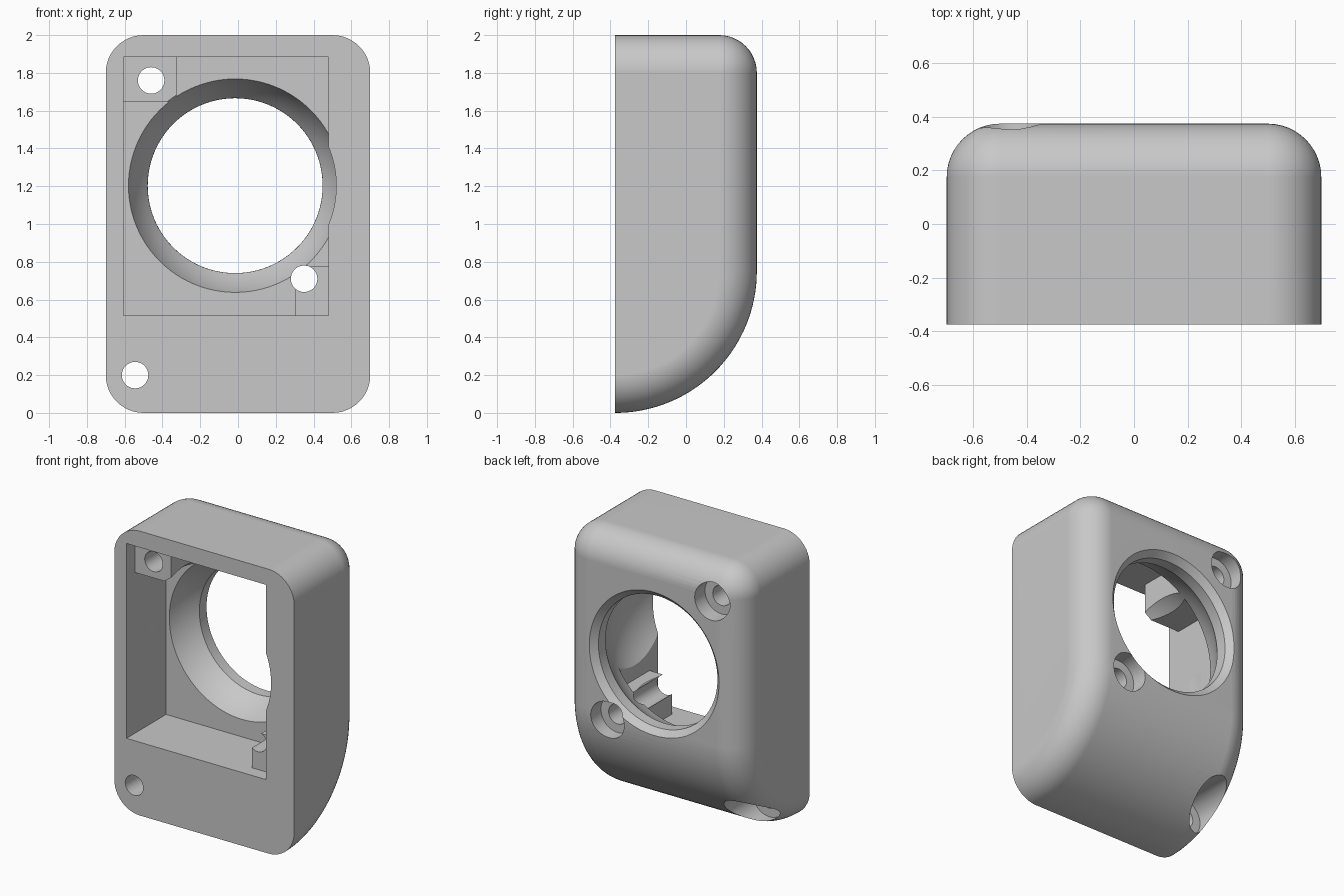
import bpy, bmesh, math

cube = bpy.data.objects.get("Cube")
if cube:
    bpy.data.objects.remove(cube, do_unlink=True)

FRONT, BACK = -0.375, 0.375
FILLET = 0.2
HALF_W = 0.7

grey = bpy.data.materials.new("plain grey")
grey.use_nodes = True
grey.diffuse_color = (0.58, 0.58, 0.58, 1)
grey.node_tree.nodes["Principled BSDF"].inputs["Base Color"].default_value = (0.58, 0.58, 0.58, 1)


def finish(bm, name):
    bmesh.ops.remove_doubles(bm, verts=bm.verts, dist=1e-5)
    bmesh.ops.recalc_face_normals(bm, faces=bm.faces)
    mesh = bpy.data.meshes.new(name)
    bm.to_mesh(mesh)
    bm.free()
    mesh.materials.append(grey)
    obj = bpy.data.objects.new(name, mesh)
    bpy.context.collection.objects.link(obj)
    return obj


def skin(bm, rings):
    """Join closed rings of points in order and cap both ends."""
    loops = [[bm.verts.new(p) for p in ring] for ring in rings]
    n = len(loops[0])
    for a, b in zip(loops, loops[1:]):
        for i in range(n):
            j = (i + 1) % n
            bm.faces.new((a[i], a[j], b[j], b[i]))
    bm.faces.new(loops[0])
    bm.faces.new(loops[-1])


def lathe(name, x, z, profile, sides=64):
    """Solid turned about a front-to-back axis; profile holds (y, radius)."""
    bm = bmesh.new()
    turn = [2 * math.pi * i / sides for i in range(sides)]
    skin(bm, [[(x + r * math.cos(a), y, z + r * math.sin(a)) for a in turn]
              for y, r in profile])
    return finish(bm, name)


def box(name, x0, x1, y0, y1, z0, z1):
    bm = bmesh.new()
    skin(bm, [[(x0, y, z0), (x1, y, z0), (x1, y, z1), (x0, y, z1)] for y in (y0, y1)])
    return finish(bm, name)


def combine(target, tool, operation):
    mod = target.modifiers.new(operation, "BOOLEAN")
    mod.operation = operation
    mod.solver = "EXACT"
    mod.object = tool
    bpy.context.view_layer.objects.active = target
    bpy.ops.object.modifier_apply(modifier=mod.name)
    bpy.data.objects.remove(tool, do_unlink=True)


def side_profile(x, d):
    """Side outline grown by d from its inner core."""
    core_y, core_top = BACK - FILLET, 2 - FILLET
    pts = [(x, FRONT, core_top + d)]
    for i in range(13):
        a = math.pi / 2 * (1 - i / 12)
        pts.append((x, core_y + d * math.cos(a), core_top + d * math.sin(a)))
    big = BACK - FRONT
    r = big - FILLET + d
    for i in range(33):
        a = math.pi / 2 * i / 32
        pts.append((x, FRONT + r * math.cos(a), big - r * math.sin(a)))
    return pts


# Housing body with rounded sides, back and swept underside
steps = [math.pi / 2 * i / 12 for i in range(13)]
half = [(HALF_W - FILLET + FILLET * math.sin(t), FILLET * math.cos(t)) for t in steps]
sections = [(-x, d) for x, d in reversed(half)] + half
bm = bmesh.new()
skin(bm, [side_profile(x, d) for x, d in sections])
body = finish(bm, "housing")

# Pocket open to the front
combine(body, box("pocket", -0.605, 0.48, -0.6, 0.065, 0.515, 1.885), "DIFFERENCE")

# Screw bosses in opposite pocket corners
combine(body, box("upper_boss", -0.64, -0.325, -0.28, 0.1, 1.645, 1.92), "UNION")
combine(body, box("lower_boss", 0.305, 0.52, -0.28, 0.1, 0.48, 0.775), "UNION")

# Spherical socket, short bore and chamfered rim at the back
ball, mid, lip = 0.594, -0.1175, 0.254
socket = []
for i in range(29):
    y = -0.55 + (lip + 0.55) * i / 28
    socket.append((y, math.sqrt(ball ** 2 - (y - mid) ** 2)))
socket += [(0.333, 0.463), (BACK, 0.505), (0.415, 0.545)]
combine(body, lathe("socket", -0.015, 1.203, socket, 96), "DIFFERENCE")

# Screw holes with counterbores from the back
for x, z, seat in ((-0.46, 1.76, 0.26), (0.35, 0.71, 0.26), (-0.545, 0.2, -0.15)):
    hole = lathe("screw_hole", x, z, [(-0.6, 0.07), (seat, 0.07), (seat, 0.13), (0.6, 0.13)], 48)
    combine(body, hole, "DIFFERENCE")

# Smooth curved faces, keep machined edges crisp
bpy.ops.object.select_all(action="DESELECT")
body.select_set(True)
bpy.context.view_layer.objects.active = body
bpy.ops.object.shade_smooth_by_angle(angle=math.radians(25))
weighted = body.modifiers.new("even_shading", "WEIGHTED_NORMAL")
weighted.keep_sharp = True
